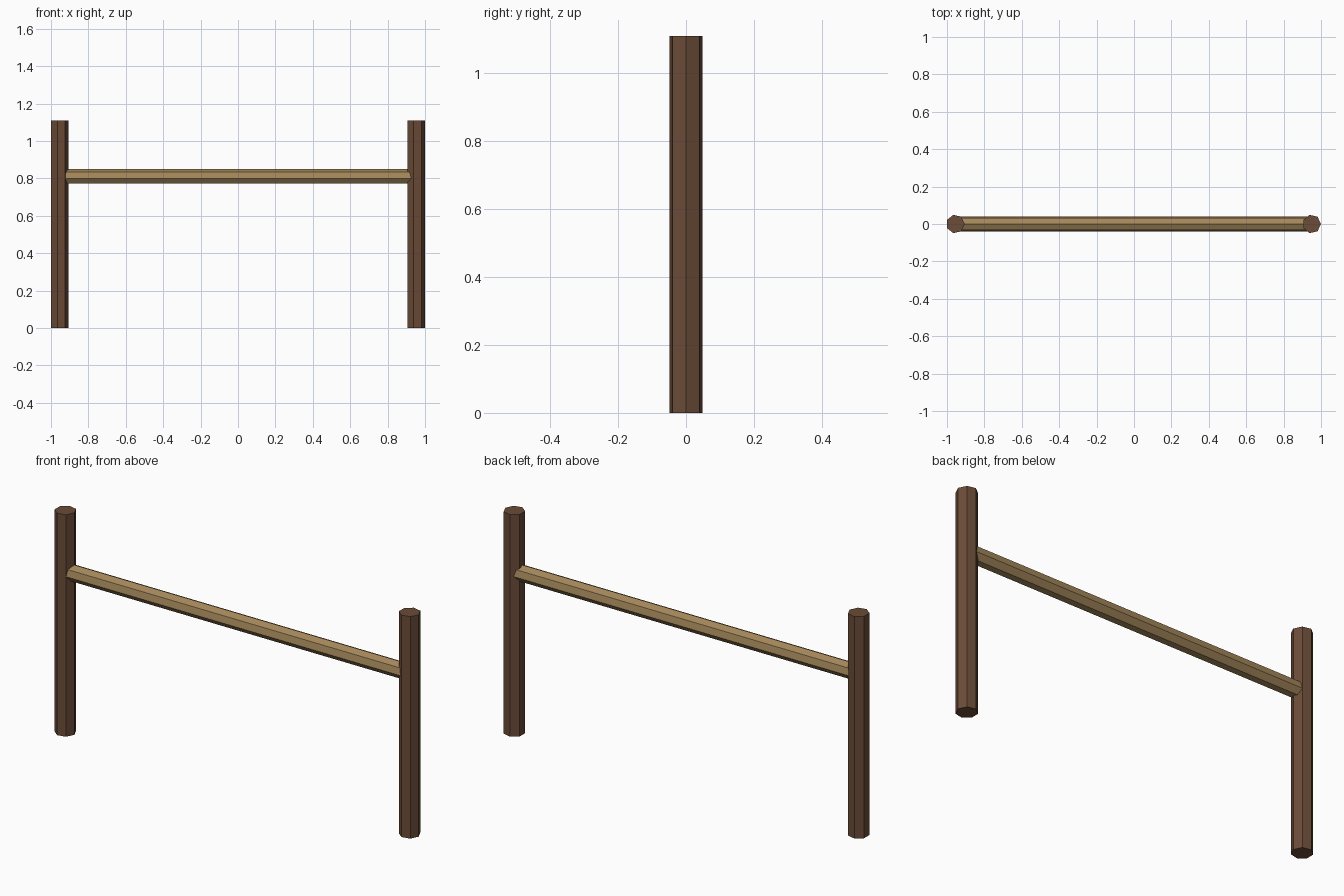
import bpy, bmesh, math
from mathutils import Matrix

if "Cube" in bpy.data.objects:
    bpy.data.objects.remove(bpy.data.objects["Cube"])


def material(name, rgb):
    m = bpy.data.materials.new(name)
    m.diffuse_color = (*rgb, 1.0)
    m.use_nodes = True
    m.node_tree.nodes["Principled BSDF"].inputs["Base Color"].default_value = m.diffuse_color
    return m


def prism(name, radius, length, matrix, mat, sides=7):
    """Flat-shaded prism along local z, first corner on local +x."""
    bm = bmesh.new()
    rings = []
    for z in (-length / 2, length / 2):
        rings.append([bm.verts.new((radius * math.cos(2 * math.pi * i / sides),
                                    radius * math.sin(2 * math.pi * i / sides), z))
                      for i in range(sides)])
    low, high = rings
    bm.faces.new(low[::-1])
    bm.faces.new(high)
    for i in range(sides):
        j = (i + 1) % sides
        bm.faces.new((low[i], low[j], high[j], high[i]))
    bm.transform(matrix)
    mesh = bpy.data.meshes.new(name)
    bm.to_mesh(mesh)
    bm.free()
    mesh.materials.append(mat)
    obj = bpy.data.objects.new(name, mesh)
    bpy.context.collection.objects.link(obj)
    return obj


dark_wood = material("dark wood", (0.147, 0.072, 0.040))
light_wood = material("light wood", (0.371, 0.242, 0.102))

# Two upright posts, same orientation
HEIGHT = 1.11
for name, x in (("left_post", -0.955), ("right_post", 0.95)):
    prism(name, 0.05, HEIGHT, Matrix.Translation((x, 0, HEIGHT / 2)), dark_wood)

# Cross rail running into both posts, one corner facing up
prism("cross_rail", 0.04, 1.905,
      Matrix.Translation((-0.0025, 0, 0.809)) @ Matrix.Rotation(-math.pi / 2, 4, 'Y'),
      light_wood)
